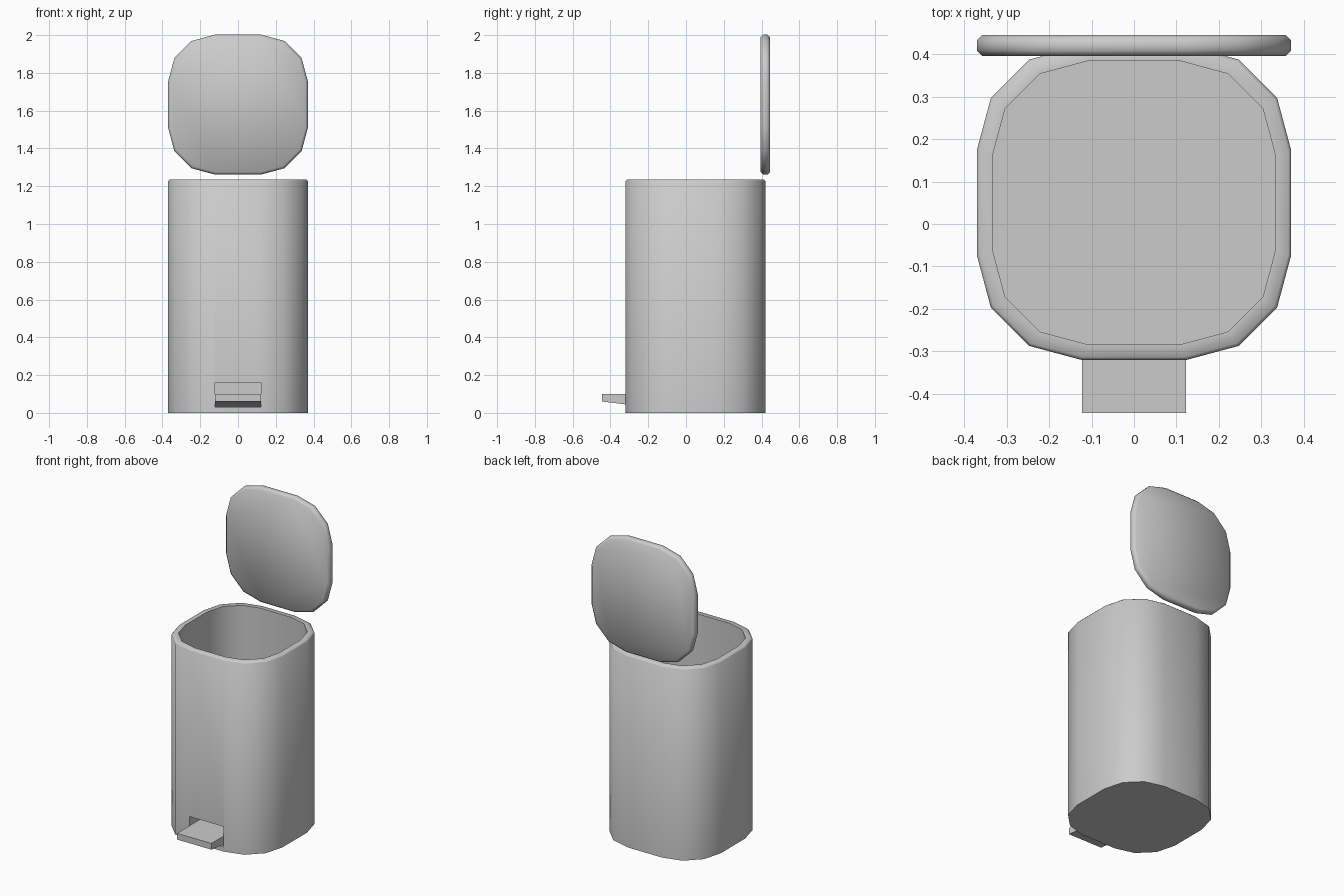
import bpy, bmesh
from math import sin, cos, pi, radians
from mathutils import Matrix

if "Cube" in bpy.data.objects:
    bpy.data.objects.remove(bpy.data.objects["Cube"])

HALF, RADIUS = 0.37, 0.247


def outline(half):
    """Rounded square with three segments per corner."""
    k = half / HALF
    r, c = RADIUS * k, half - RADIUS * k
    pts = []
    for q, (sx, sy) in enumerate([(1, 1), (-1, 1), (-1, -1), (1, -1)]):
        for i in range(4):
            a = q * pi / 2 + i * pi / 6
            pts.append((sx * c + r * cos(a), sy * c + r * sin(a)))
    return pts


def make(name, bm, matrix=Matrix()):
    bm.transform(matrix)
    bmesh.ops.recalc_face_normals(bm, faces=bm.faces)
    me = bpy.data.meshes.new(name)
    bm.to_mesh(me)
    bm.free()
    ob = bpy.data.objects.new(name, me)
    bpy.context.collection.objects.link(ob)
    return ob


def loft(name, rings, matrix):
    """Stack rounded-square rings given as (half width, z), capping both ends."""
    bm = bmesh.new()
    loops = [[bm.verts.new((x, y, z)) for x, y in outline(h)] for h, z in rings]
    for a, b in zip(loops, loops[1:]):
        for i in range(len(a)):
            j = (i + 1) % len(a)
            bm.faces.new((a[i], a[j], b[j], b[i]))
    bm.faces.new(loops[0])
    bm.faces.new(loops[-1])
    return make(name, bm, matrix)


def prism(name, profile, half_width):
    """Extrude a (y, z) profile across x."""
    bm = bmesh.new()
    f = bm.faces.new([bm.verts.new((-half_width, y, z)) for y, z in profile])
    ext = bmesh.ops.extrude_face_region(bm, geom=[f])["geom"]
    bmesh.ops.translate(bm, vec=(2 * half_width, 0, 0),
                        verts=[v for v in ext if isinstance(v, bmesh.types.BMVert)])
    return make(name, bm)


def activate(ob):
    bpy.ops.object.select_all(action='DESELECT')
    ob.select_set(True)
    bpy.context.view_layer.objects.active = ob


# Bin body: outer wall, softened rim, inner wall and raised floor
body = loft("bin_body", [(0.37, 0), (0.37, 1.227), (0.363, 1.235),
                         (0.333, 1.235), (0.333, 0.2)],
            Matrix.Translation((0, 0.05, 0)))

# Pedal recess cut into the front
cutter = prism("recess_cutter", [(-0.4, 0.03), (-0.4, 0.16), (-0.2, 0.16), (-0.2, 0.03)], 0.1225)
cutter.hide_render = True
mod = body.modifiers.new("recess", 'BOOLEAN')
mod.operation, mod.solver, mod.object = 'DIFFERENCE', 'EXACT', cutter
activate(body)
bpy.ops.object.modifier_apply(modifier=mod.name)
bpy.data.objects.remove(cutter)

# Foot pedal, thicker towards the back
prism("foot_pedal", [(-0.445, 0.06), (-0.445, 0.10), (-0.2, 0.10), (-0.2, 0.031)], 0.122)

# Open lid standing upright behind the bin
lid = loft("lid", [(0.357, -0.025), (0.37, -0.012), (0.37, 0.012), (0.357, 0.025)],
           Matrix.Translation((0, 0.42, 1.632)) @ Matrix.Rotation(pi / 2, 4, 'X'))

for ob in (body, lid):
    activate(ob)
    bpy.ops.object.shade_smooth_by_angle(angle=radians(50))
